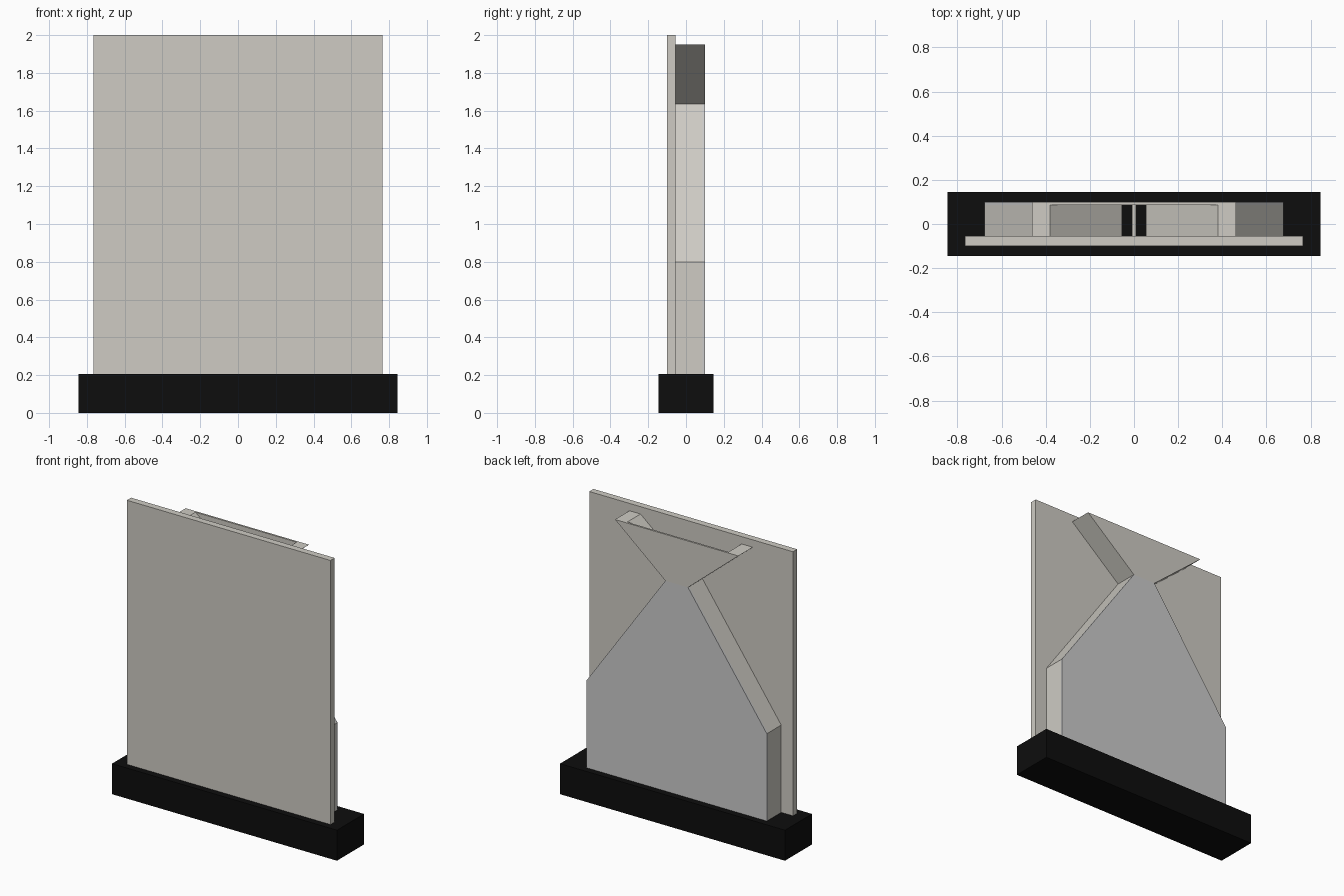
import bpy, bmesh

if "Cube" in bpy.data.objects:
    bpy.data.objects.remove(bpy.data.objects["Cube"])


def material(name, color):
    m = bpy.data.materials.new(name)
    m.diffuse_color = color
    m.use_nodes = True
    m.node_tree.nodes["Principled BSDF"].inputs["Base Color"].default_value = m.diffuse_color
    return m


black = material("black", (0.004, 0.004, 0.004, 1))
stone = material("warm_grey", (0.62, 0.60, 0.55, 1))
glass = material("pane_grey", (0.61, 0.61, 0.61, 1))


def extrude(name, profile, y0, y1, mat):
    """Extrude an (x, z) outline from y0 to y1."""
    bm = bmesh.new()
    face = bm.faces.new([bm.verts.new((x, y0, z)) for x, z in profile])
    ext = bmesh.ops.extrude_face_region(bm, geom=[face])
    verts = [g for g in ext["geom"] if isinstance(g, bmesh.types.BMVert)]
    bmesh.ops.translate(bm, verts=verts, vec=(0, y1 - y0, 0))
    bmesh.ops.recalc_face_normals(bm, faces=bm.faces)
    me = bpy.data.meshes.new(name)
    bm.to_mesh(me)
    bm.free()
    me.materials.append(mat)
    ob = bpy.data.objects.new(name, me)
    bpy.context.collection.objects.link(ob)
    return ob


def rect(x0, x1, z0, z1):
    return [(x0, z0), (x1, z0), (x1, z1), (x0, z1)]


def symmetric(half):
    return half + [(-x, z) for x, z in reversed(half)]


# base plinth and front board
extrude("base", rect(-0.845, 0.845, 0, 0.207), -0.145, 0.145, black)
extrude("front_board", rect(-0.765, 0.765, 0.207, 2.0), -0.1, -0.055, stone)

# side walls of the bin chamber and of the hopper above it, mirrored in x
chamber = [(0.677, 0.207), (0.677, 0.8), (0.085, 1.635)]
hopper = [(0.085, 1.635), (0.463, 1.95)]
chamber_wall = chamber + [(0.055, 1.635), (0.055, 1.57), (0.61, 0.785), (0.61, 0.207)]
hopper_wall = hopper + [(0.38, 1.95), (0.055, 1.68), (0.055, 1.635)]
for name, prof in (("chamber_wall", chamber_wall), ("hopper_wall", hopper_wall)):
    wall = extrude(name, prof, -0.055, 0.087, stone)
    wall.modifiers.new("mirror", 'MIRROR')

# rear panes closing chamber and hopper
extrude("chamber_pane", symmetric(chamber), 0.087, 0.1, glass)
extrude("hopper_pane", symmetric(hopper), 0.087, 0.1, stone)

# thin bin dividers inside the chamber
for i in range(-4, 5):
    x = i * 0.122
    extrude("bin_divider", rect(x - 0.01, x + 0.01, 0.207, 0.8), -0.055, 0.087, stone)
